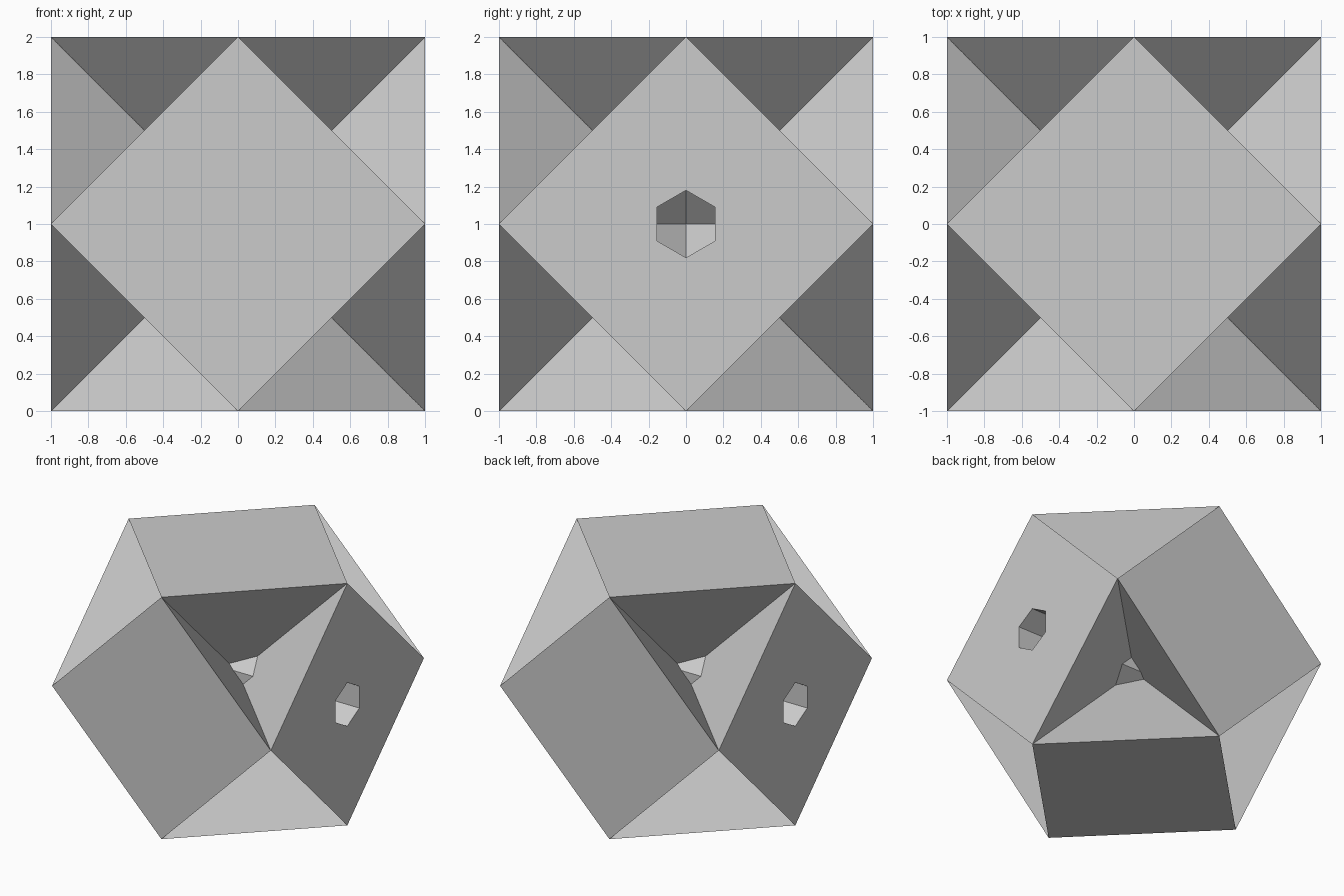
import bpy, bmesh, math
from mathutils import Vector

if "Cube" in bpy.data.objects:
    bpy.data.objects.remove(bpy.data.objects["Cube"])

CENTRE = Vector((0, 0, 1))

# Single colour
grey = bpy.data.materials.new("light_grey")
grey.use_nodes = True
grey.diffuse_color = (0.6, 0.6, 0.6, 1)
grey.node_tree.nodes["Principled BSDF"].inputs["Base Color"].default_value = (0.6, 0.6, 0.6, 1)


def convex_solid(name, points):
    """Flat-faced convex solid spanning the points."""
    bm = bmesh.new()
    for p in points:
        bm.verts.new(p)
    bmesh.ops.convex_hull(bm, input=bm.verts[:])
    bmesh.ops.dissolve_limit(bm, angle_limit=0.01, verts=bm.verts[:], edges=bm.edges[:])
    bmesh.ops.recalc_face_normals(bm, faces=bm.faces[:])
    mesh = bpy.data.meshes.new(name)
    bm.to_mesh(mesh)
    bm.free()
    mesh.materials.append(grey)
    obj = bpy.data.objects.new(name, mesh)
    obj.location = CENTRE
    bpy.context.collection.objects.link(obj)
    return obj


def pyramid(name, axis, sign):
    """Square pyramid with its base on an outer face and its tip at the centre."""
    base = Vector((0, 0, 0))
    base[axis] = sign
    points = [Vector((0, 0, 0))]
    for other in range(3):
        if other != axis:
            for side in (-1, 1):
                corner = base.copy()
                corner[other] = side
                points.append(corner)
    return convex_solid(name, points)


def hex_rod(name, half_length, radius=0.18):
    """Hexagonal rod along x with a corner pointing up."""
    return convex_solid(name, [
        (x, radius * math.sin(i * math.pi / 3), radius * math.cos(i * math.pi / 3))
        for x in (-half_length, half_length) for i in range(6)])


def cut(target, cutter):
    mod = target.modifiers.new("cut", 'BOOLEAN')
    mod.operation = 'DIFFERENCE'
    mod.solver = 'EXACT'
    mod.object = cutter
    bpy.context.view_layer.objects.active = target
    bpy.ops.object.modifier_apply(modifier=mod.name)


# Six pyramids meeting at the centre
names = {(0, -1): "right_pyramid", (0, 1): "left_pyramid",
         (1, -1): "front_pyramid", (1, 1): "back_pyramid",
         (2, -1): "bottom_pyramid", (2, 1): "top_pyramid"}
parts = {key: pyramid(name, *key) for key, name in names.items()}

# Central hub, hollowed where it meets the side pyramids
hub = hex_rod("hex_hub", 0.5)
for sign in (-1, 1):
    cut(hub, parts[0, sign])

# Hexagonal bore in both side pyramids
bore = hex_rod("bore_cutter", 1.2)
bore.hide_render = True
for sign in (-1, 1):
    cut(parts[0, sign], bore)
bpy.data.objects.remove(bore)
